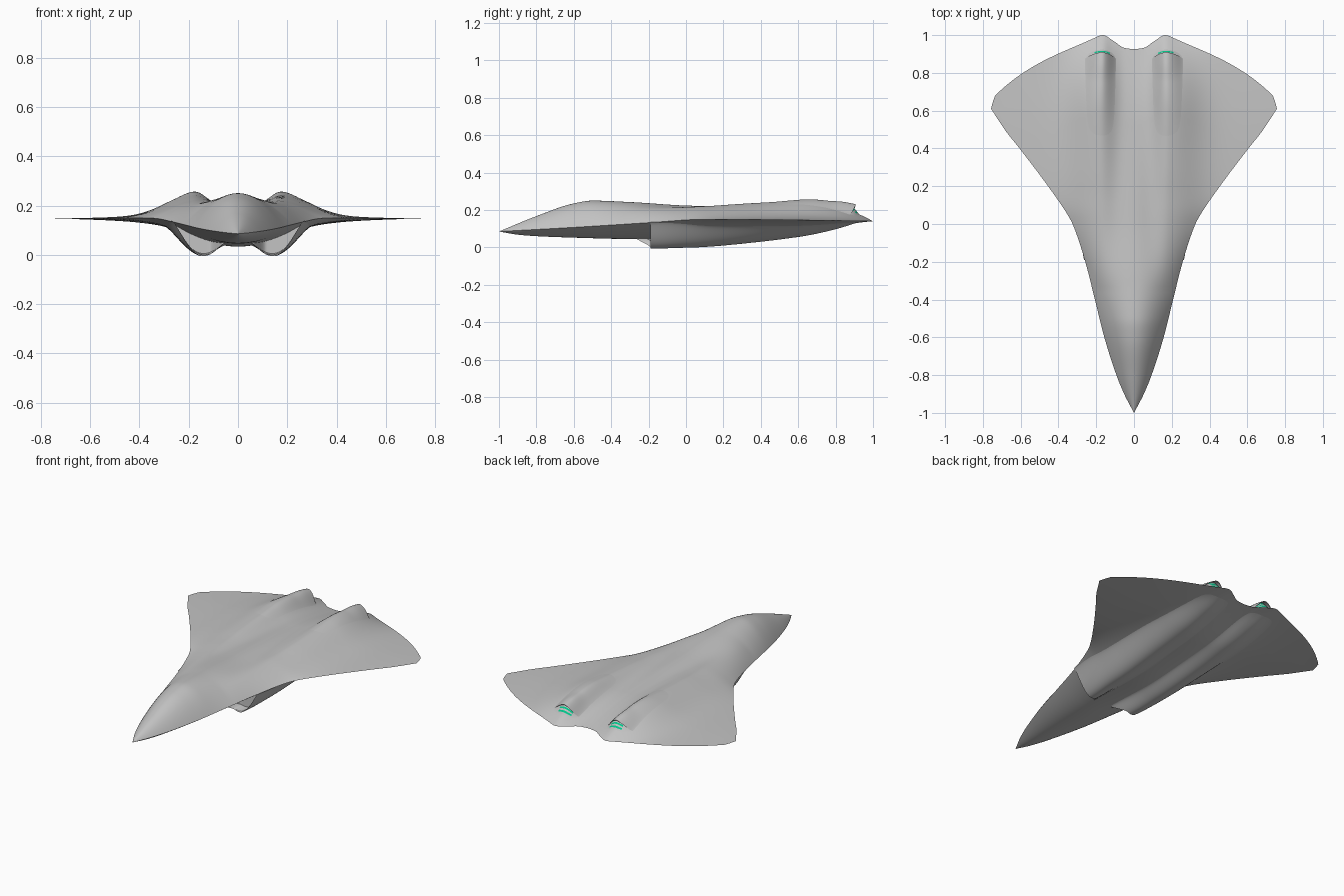
import bpy
import bmesh
import math

if "Cube" in bpy.data.objects:
    bpy.data.objects.remove(bpy.data.objects["Cube"], do_unlink=True)


def material(name, color):
    m = bpy.data.materials.new(name)
    m.use_nodes = True
    m.diffuse_color = color
    m.node_tree.nodes["Principled BSDF"].inputs["Base Color"].default_value = color
    return m


GREY = material("hull grey", (0.55, 0.55, 0.55, 1))
GREEN = material("exhaust green", (0.0, 0.6, 0.27, 1))


def curve(*pts):
    """Smooth monotone curve through a few (position, value) points."""
    n = len(pts)
    d = [(pts[i + 1][1] - pts[i][1]) / (pts[i + 1][0] - pts[i][0]) for i in range(n - 1)]
    mid = [2 * a * b / (a + b) if a * b > 0 else 0 for a, b in zip(d, d[1:])]
    slope = [d[0]] + mid + [d[-1]]

    def value(p):
        p = min(max(p, pts[0][0]), pts[-1][0])
        i = 0
        while i < n - 2 and p > pts[i + 1][0]:
            i += 1
        h = pts[i + 1][0] - pts[i][0]
        t = (p - pts[i][0]) / h
        s = t * t * (3 - 2 * t)
        return (pts[i][1] * (1 - s) + pts[i + 1][1] * s
                + h * t * (1 - t) * ((1 - t) * slope[i] - t * slope[i + 1]))
    return value


def smooth(a, b, p):
    t = min(max((p - a) / (b - a), 0), 1)
    return t * t * (3 - 2 * t)


# Planform: half width along the length, and trailing edge across the span
TIP, JOIN = 0.757, 0.5
half_width = curve((-1, 0), (-.9, .052), (-.8, .093), (-.6, .157), (-.4, .207), (-.2, .258),
                   (0, .325), (.05, .352), (.2, .455), (.4, .606), (JOIN, .685), (.61, TIP))
trailing = curve((0, .925), (.05, .932), (.11, .97), (.165, 1), (.22, .98), (.735, .68), (TIP, .61))

# Heights along the length: edge, spine, keel and upper engine fairing
edge_z = curve((-1, .085), (-.6, .107), (-.2, .132), (.1, .15), (.6, .147), (1, .14))
spine_z = curve((-1, .085), (-.8, .167), (-.6, .235), (-.5, .25), (-.3, .242), (0, .216),
                (.4, .197), (.8, .175), (1, .16))
keel_z = curve((-1, .085), (-.9, .068), (-.8, .06), (-.6, .052), (-.3, .045), (0, .045),
               (.4, .07), (.8, .11), (1, .13))
fairing = curve((-.35, 0), (0, .04), (.3, .067), (.75, .092), (1, .095))


def hull_z(x, y, top):
    x = abs(x)
    w = half_width(y)
    u = min(x / w, 1) if w > 1e-6 else 1
    s = min(max((y - trailing(x)) / 0.4 + 1, 0), 1)
    taper, rim, rear = 1 - s * s, 1 - u ** 6, smooth(-.35, .2, y)
    bell = math.exp(-(x / (.13 if top else .27)) ** 2)
    f = (1 - rear) * (1 - u * u) + rear * bell * rim
    skin = .01 * rear * (1 - u * u)
    e = edge_z(y)
    if top:
        side = math.exp(-((x - .185) / (.16 if x > .185 else .09)) ** 2)
        return e + taper * ((spine_z(y) - e) * f + fairing(y) * side * rim + skin)
    return e + taper * ((keel_z(y) - e) * f - 1.5 * skin)


def add_grid(bm, rows, flip=False):
    """Skin rows of points, each row running along +x; returns faces by row."""
    verts = [[bm.verts.new(p) for p in row] for row in rows]
    strips = []
    for a, b in zip(verts, verts[1:]):
        strip = []
        for j in range(len(a) - 1):
            q = [a[j], a[j + 1], b[j + 1], b[j]]
            strip.append(bm.faces.new(q[::-1] if flip else q))
        strips.append(strip)
    return strips


def finish(name, bm, mirror=False):
    bmesh.ops.remove_doubles(bm, verts=bm.verts[:], dist=0.00005)
    me = bpy.data.meshes.new(name)
    bm.to_mesh(me)
    bm.free()
    me.materials.append(GREY)
    me.materials.append(GREEN)
    ob = bpy.data.objects.new(name, me)
    bpy.context.collection.objects.link(ob)
    bpy.ops.object.select_all(action="DESELECT")
    ob.select_set(True)
    bpy.context.view_layer.objects.active = ob
    bpy.ops.object.shade_smooth_by_angle(angle=math.radians(35))
    if mirror:
        ob.modifiers.new("Mirror", "MIRROR")
    return ob


# Blended hull and wing: straight rows forward, then rows bending to the trailing edge
COLS, FRONT, BACK = 140, 90, 45
plan = []
for i in range(FRONT + 1):
    y = -1 + (1 + JOIN) * (i / FRONT) ** 1.2
    plan.append([((2 * j / COLS - 1) * half_width(y), y) for j in range(COLS + 1)])
for i in range(1, BACK + 1):
    t = i / BACK
    row = []
    for j in range(COLS + 1):
        u = 2 * j / COLS - 1
        y_end = trailing(abs(u) * TIP)
        y = JOIN + (y_end - JOIN) * t
        row.append((u * (half_width(JOIN) * (1 - t) + TIP * t), y))
    plan.append(row)
bm = bmesh.new()
for top in (True, False):
    add_grid(bm, [[(x, y, hull_z(x, y, top)) for x, y in row] for row in plan], not top)
finish("blended_hull", bm)

# Lower engine nacelles with a recessed, swept intake mouth
depth = curve((-.28, .07), (-.2, .078), (0, .069), (.3, .057), (.5, .045), (.8, .02), (.92, 0))
outer_x = curve((-.28, .25), (0, .29), (.4, .3), (.92, .26))
N = 32


def nacelle_point(v, t, recess=0, scale=1):
    lip = -.19 - .08 * smooth(-.4, -1, v)
    y = lip + recess + (.92 - lip) * t
    x = .05 + (outer_x(y) - .05) * (v + 1) / 2
    return (x, y, hull_z(x, y, False) + .002 - depth(y) * scale * (1 - v * v) ** 1.5)


across = [2 * j / N - 1 for j in range(N + 1)]
rows = [[nacelle_point(v, 0, .06, 0) for v in across],
        [nacelle_point(v, 0, .06, .85) for v in across],
        [nacelle_point(v, 0, .004, .93) for v in across]]
rows += [[nacelle_point(v, i / 50) for v in across] for i in range(51)]
bm = bmesh.new()
add_grid(bm, rows, True)
finish("intake_nacelles", bm, mirror=True)

# Upper exhaust cowls with an overhanging lip
cowl_height = curve((.45, 0), (.75, .016), (.85, .036), (.91, .047))


def cowl_point(v, t, back=0, scale=1):
    y_lip = .908 - .035 * v * v
    y = .45 + (y_lip - .45) * t - back
    x = .168 + v * (.095 if v > 0 else .075)
    return (x, y, hull_z(x, y, True) - .001 + cowl_height(y) * scale * (1 - v * v) ** 1.4)


rows = [[cowl_point(v, i / 40) for v in across] for i in range(41)]
rows.append([cowl_point(v, 1, .003, .9) for v in across])
rows.append([cowl_point(v, 1, .03, .85) for v in across])
bm = bmesh.new()
add_grid(bm, rows)
finish("exhaust_cowls", bm, mirror=True)

# Sloping banded nozzles inside the cowls
BANDS = 7
rows = []
for k in range(BANDS + 1):
    t = k / BANDS
    rows.append([cowl_point(v, 1, .03 - .045 * t, .85 * (1 - t) + .06) for v in across])
bm = bmesh.new()
for k, strip in enumerate(add_grid(bm, rows)):
    for face in strip:
        x = face.calc_center_median().x
        face.material_index = int(k % 2 == 1 and abs(x - .17) < .042)
finish("exhaust_nozzles", bm, mirror=True)
